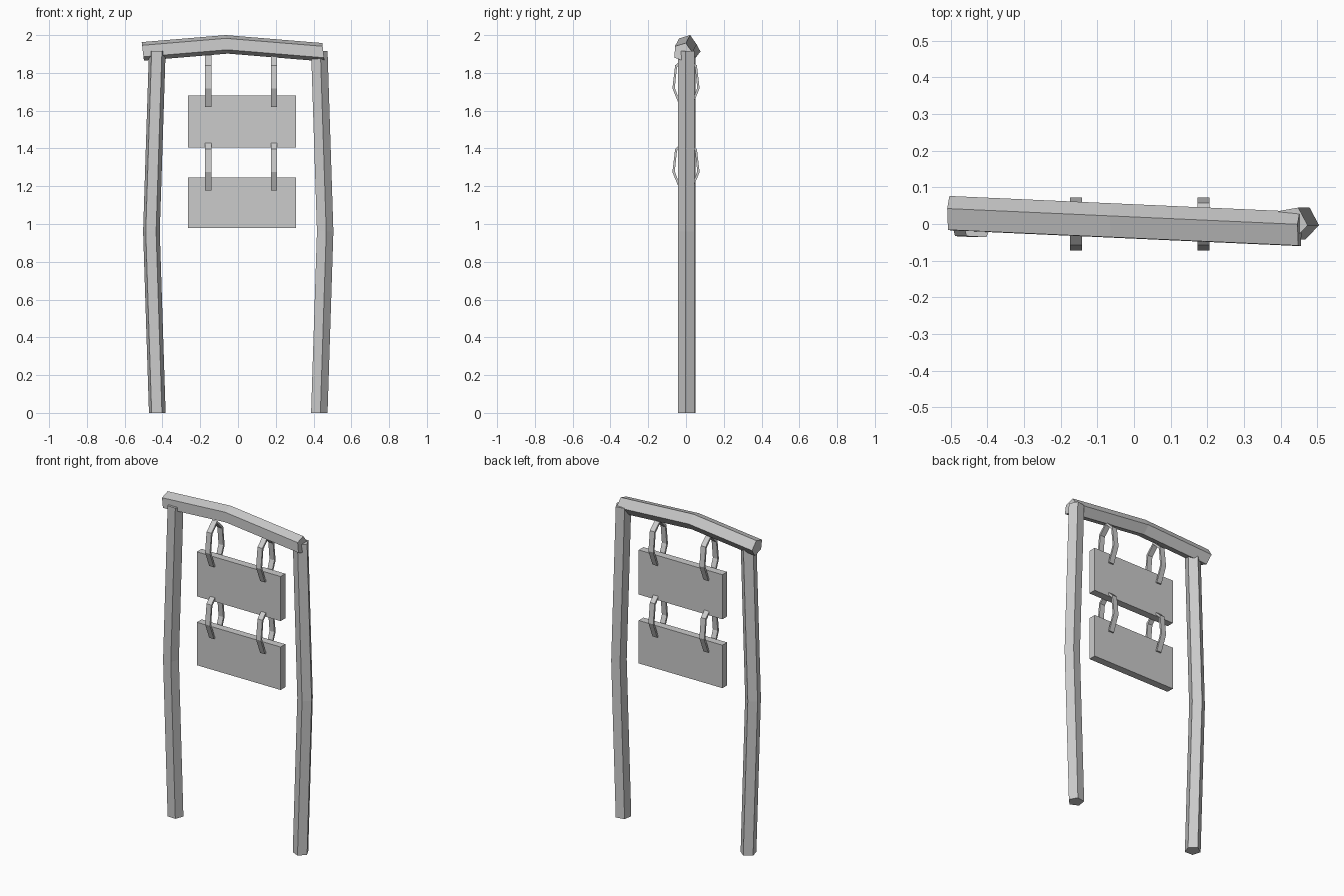
import bpy
import bmesh
from math import sin, cos, radians

cube = bpy.data.objects.get("Cube")
if cube:
    bpy.data.objects.remove(cube)

grey = bpy.data.materials.new("plain grey")
grey.use_nodes = True
grey.diffuse_color = (0.6, 0.6, 0.6, 1)
grey.node_tree.nodes["Principled BSDF"].inputs["Base Color"].default_value = (0.6, 0.6, 0.6, 1)


def polygon(sides, start):
    """Unit polygon as (cos, sin) pairs, first corner at start degrees."""
    angles = [radians(start + 360 * i / sides) for i in range(sides)]
    return [(cos(a), sin(a)) for a in angles]


def loft(name, sections, closed=False):
    """Skin a list of equal-length sections, capped or joined end to end."""
    bm = bmesh.new()
    rows = [[bm.verts.new(p) for p in s] for s in sections]
    count = len(rows[0])
    pairs = list(zip(rows, rows[1:]))
    if closed:
        pairs.append((rows[-1], rows[0]))
    else:
        bm.faces.new(rows[0])
        bm.faces.new(rows[-1])
    for a, b in pairs:
        for i in range(count):
            j = (i + 1) % count
            bm.faces.new((a[i], a[j], b[j], b[i]))
    bmesh.ops.recalc_face_normals(bm, faces=bm.faces)
    mesh = bpy.data.meshes.new(name)
    bm.to_mesh(mesh)
    bm.free()
    mesh.materials.append(grey)
    obj = bpy.data.objects.new(name, mesh)
    bpy.context.collection.objects.link(obj)
    return obj


# Five-sided posts, bowed outwards at the middle
POST_R = 0.0465
for name, side, start in (("left_post", 1, -8), ("right_post", -1, 15)):
    sections = []
    for x, z in ((0.428, 0), (0.459, 0.96), (0.428, 1.917)):
        sections.append([(side * x + POST_R * c, 0.003 + POST_R * s, z)
                         for c, s in polygon(5, start)])
    loft(name, sections)

# Five-sided top beam, raised in the middle and slightly skewed
BEAM_R = 0.0515
sections = []
for x, y, z in ((-0.504, 0.025, 1.9145), (-0.06, 0.005, 1.9515), (0.452, -0.018, 1.9095)):
    sections.append([(x - 0.12 * BEAM_R * s, y + BEAM_R * c, z + BEAM_R * s)
                     for c, s in polygon(5, -1.5)])
loft("top_beam", sections)

# Two hanging boards, each held by a pair of seven-sided rings
BOARD_Y = 0.023
for level, low, high, ring_z in (("upper", 1.405, 1.68, 1.75), ("lower", 0.98, 1.245, 1.307)):
    loft(level + "_board", [[(x, -BOARD_Y, low), (x, BOARD_Y, low),
                             (x, BOARD_Y, high), (x, -BOARD_Y, high)]
                            for x in (-0.265, 0.307)])
    for side, x in (("right", -0.158), ("left", 0.19)):
        sections = []
        for c, s in polygon(7, 90):
            outer = (0.0738 * c, ring_z + 0.144 * s)
            inner = (0.061 * c, ring_z + 0.129 * s)
            sections.append([(x - 0.0165, *outer), (x + 0.0165, *outer),
                             (x + 0.0165, *inner), (x - 0.0165, *inner)])
        loft(f"{level}_{side}_ring", sections, closed=True)
